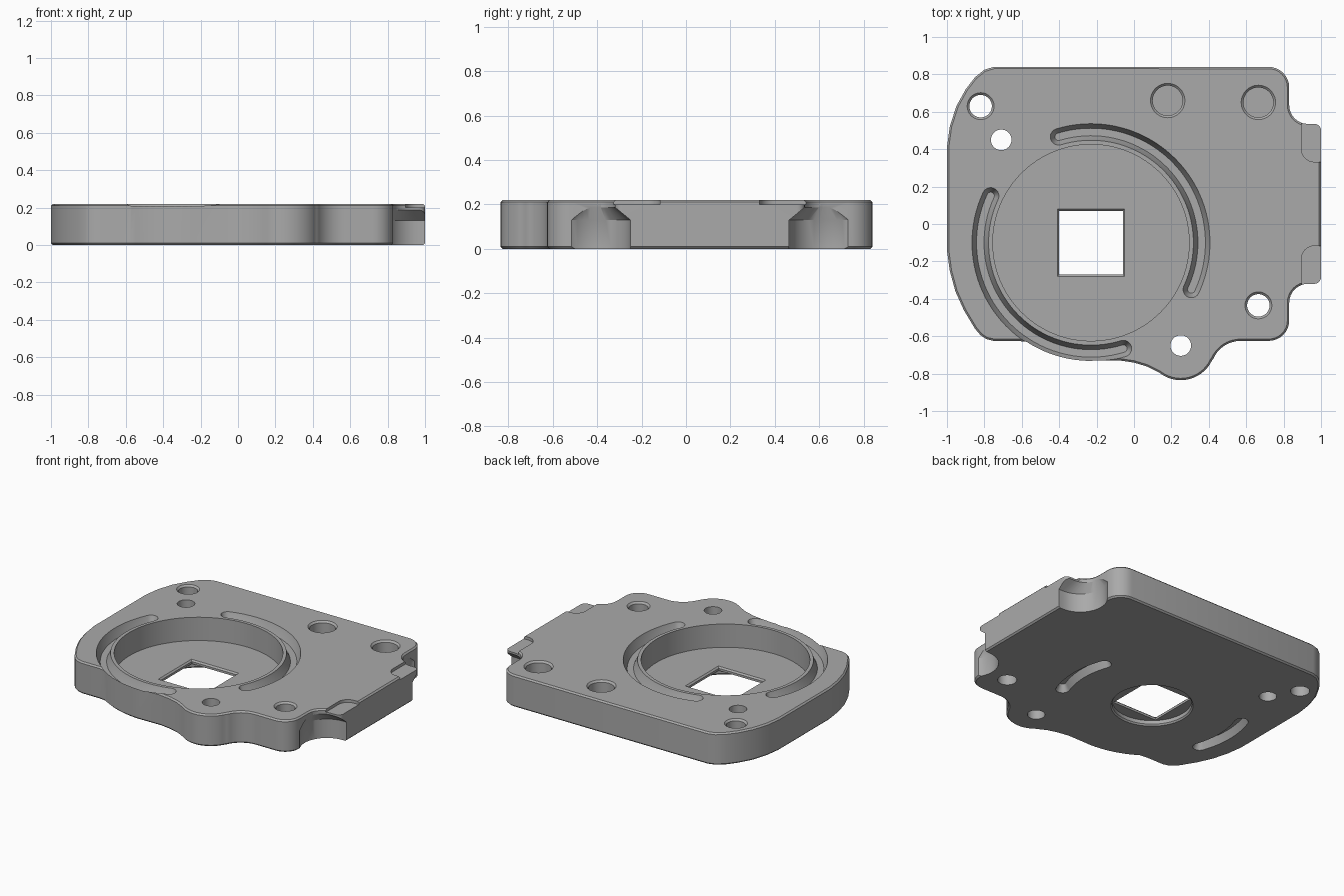
import bpy, bmesh, math
from mathutils import Vector

if "Cube" in bpy.data.objects:
    bpy.data.objects.remove(bpy.data.objects["Cube"])

CX, CY = -0.23, -0.10      # centre of the round recess
TOP = 0.22


def arc(cx, cy, r, a0, a1, n):
    return [(cx + r * math.cos(math.radians(a0 + (a1 - a0) * i / n)),
             cy + r * math.sin(math.radians(a0 + (a1 - a0) * i / n))) for i in range(n + 1)]


def circle(cx, cy, r, n=48):
    return arc(cx, cy, r, 0, 360, n)[:-1]


def inset(pts, d):
    """Move a clockwise outline inwards by d."""
    out = []
    for i, p in enumerate(pts):
        a, b = Vector(pts[i - 1]), Vector(pts[(i + 1) % len(pts)])
        t = (Vector(p) - a).normalized() + (b - Vector(p)).normalized()
        t.normalize()
        out.append((p[0] + t.y * d, p[1] - t.x * d))
    return out


def loft(name, rings):
    """Closed solid through matching outlines, given as (z, points)."""
    bm = bmesh.new()
    loops = [[bm.verts.new((x, y, z)) for x, y in pts] for z, pts in rings]
    n = len(loops[0])
    for lo, hi in zip(loops, loops[1:]):
        for i in range(n):
            j = (i + 1) % n
            bm.faces.new((lo[i], lo[j], hi[j], hi[i]))
    bm.faces.new(loops[0][::-1])
    bm.faces.new(loops[-1])
    bmesh.ops.recalc_face_normals(bm, faces=bm.faces[:])
    me = bpy.data.meshes.new(name)
    bm.to_mesh(me)
    bm.free()
    ob = bpy.data.objects.new(name, me)
    bpy.context.collection.objects.link(ob)
    return ob


# Plate outline, clockwise from the top left
outline = [(-0.75, 0.84)]
outline += arc(0.72, 0.73, 0.11, 90, 0, 8)
outline += arc(0.93, 0.635, 0.10, 180, 270, 8)
outline += arc(0.965, 0.50, 0.035, 90, 0, 5)
outline += arc(0.965, -0.285, 0.035, 0, -90, 5)
outline += arc(0.93, -0.42, 0.10, 90, 180, 8)
outline += arc(0.72, -0.515, 0.11, 0, -90, 8)
outline += arc(0.57, -0.785, 0.16, 90, 157, 8)
outline += arc(0.25, -0.65, 0.185, -24, -128, 14)
outline += [(0.07, -0.762), (0.0, -0.741), (-0.08, -0.729)]
outline += arc(CX, CY, 0.632, 268, 237, 10)
outline += [(-0.62, -0.625), (-0.75, -0.625), (-0.79, -0.615), (-0.82, -0.595)]
outline += [(-0.85, -0.56), (-0.91, -0.46), (-0.955, -0.36), (-0.985, -0.25), (-1.0, -0.14)]
outline += [(-1.0, 0.41), (-0.985, 0.52), (-0.95, 0.63), (-0.90, 0.72),
            (-0.85, 0.785), (-0.80, 0.825)]
small = inset(outline, 0.01)
plate = loft("plate", [(0, small), (0.01, outline), (TOP - 0.01, outline), (TOP, small)])

cutters = []


def cut(name, rings):
    ob = loft(name, rings)
    ob.hide_render = True
    cutters.append(ob)


def rect(h):
    return [(CX - h, CY - h), (CX + h, CY - h), (CX + h, CY + h), (CX - h, CY + h)]


# Round recess, square opening and round opening beneath it
cut("recess_cutter", [(0.06, circle(CX, CY, 0.525, 96)), (0.3, circle(CX, CY, 0.525, 96))])
cut("square_cutter", [(-0.1, rect(0.17)), (0.05, rect(0.17)), (0.07, rect(0.19))])
cut("bottom_opening_cutter", [(-0.01, circle(CX, CY, 0.265)), (0.01, circle(CX, CY, 0.248)),
                              (0.035, circle(CX, CY, 0.248))])


# Curved grooves with sloped walls
def stadium(r, w, a0, a1):
    def cap(a, s):
        return arc(CX + r * math.cos(math.radians(a)), CY + r * math.sin(math.radians(a)),
                   w, s, s + 180, 10)[1:-1]
    return (arc(CX, CY, r + w, a0, a1, 40) + cap(a1, a1)
            + arc(CX, CY, r - w, a1, a0, 40) + cap(a0, a0 + 180))


for turn in (0, 180):
    a0, a1 = turn - 25, turn + 107
    cut("top_groove_cutter", [(TOP - 0.06, stadium(0.592, 0.02, a0, a1)),
                              (TOP - 0.025, stadium(0.592, 0.036, a0, a1)),
                              (TOP + 0.005, stadium(0.592, 0.046, a0, a1))])
    a0, a1 = turn - 20, turn + 20
    cut("bottom_groove_cutter", [(-0.005, stadium(0.592, 0.046, a0, a1)),
                                 (0.05, stadium(0.592, 0.02, a0, a1))])

# Screw holes: x, y, radius, floor height, chamfer
for x, y, r, floor, ch in [(-0.82, 0.63, 0.06, -0.1, 0.012), (-0.71, 0.45, 0.055, -0.1, 0),
                           (0.18, 0.66, 0.08, 0.1, 0.012), (0.665, 0.65, 0.08, 0.1, 0.012),
                           (0.665, -0.435, 0.06, -0.1, 0.012), (0.25, -0.65, 0.055, -0.1, 0)]:
    cut("hole_cutter", [(floor, circle(x, y, r)), (TOP - 0.012, circle(x, y, r)),
                        (TOP, circle(x, y, r + ch)), (TOP + 0.1, circle(x, y, r + ch))])

# Undercuts and shallow top pockets on both corners of the side tab
MID = 0.1075


def flip(pts, side):
    return pts if side < 0 else [(x, 2 * MID - y) for x, y in pts]


for side in (-1, 1):
    low = arc(0.97, -0.42, 0.17, 230, 90, 16) + [(1.1, -0.25), (1.1, -0.6)]
    high = arc(0.93, -0.42, 0.099, 230, 90, 16) + [(1.1, -0.321), (1.1, -0.6)]
    cut("undercut_cutter", [(-0.1, flip(low, side)), (0.13, flip(low, side)),
                            (0.188, flip(high, side))])
    pocket = [(0.895, -0.4)] + arc(0.965, -0.187, 0.07, 180, 90, 8) + [(1.1, -0.117), (1.1, -0.4)]
    cut("pocket_cutter", [(0.2, flip(pocket, side)), (0.3, flip(pocket, side))])

# Apply the cuts
bpy.context.view_layer.objects.active = plate
plate.select_set(True)
for c in cutters:
    m = plate.modifiers.new("cut", 'BOOLEAN')
    m.operation = 'DIFFERENCE'
    m.solver = 'EXACT'
    m.object = c
    bpy.ops.object.modifier_apply(modifier=m.name)
for c in cutters:
    bpy.data.objects.remove(c)

# One plain metal colour
grey = bpy.data.materials.new("metal grey")
grey.diffuse_color = (0.40, 0.40, 0.40, 1)
grey.use_nodes = True
grey.node_tree.nodes["Principled BSDF"].inputs["Base Color"].default_value = grey.diffuse_color
plate.data.materials.clear()
plate.data.materials.append(grey)
for p in plate.data.polygons:
    p.material_index = 0
bpy.ops.object.shade_smooth_by_angle(angle=math.radians(30))
